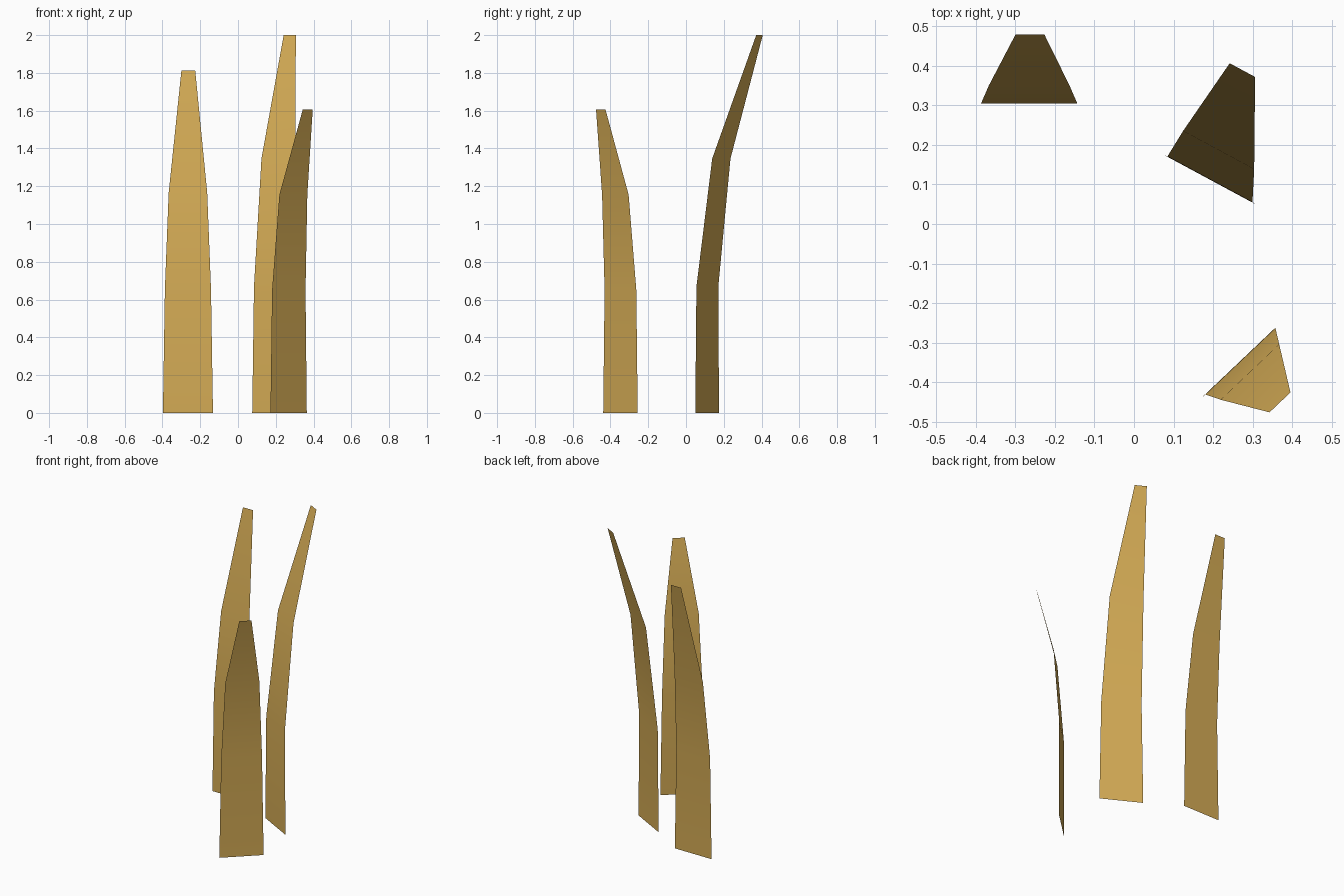
import bpy, math

if "Cube" in bpy.data.objects:
    bpy.data.objects.remove(bpy.data.objects["Cube"])

# One straw colour for every blade
straw = bpy.data.materials.new("straw_yellow")
straw.diffuse_color = (0.658, 0.408, 0.091, 1)
straw.use_nodes = True
straw.node_tree.nodes["Principled BSDF"].inputs["Base Color"].default_value = straw.diffuse_color

WIDTHS = (0.265, 0.244, 0.204, 0.073)  # base to tip, shared by all blades


def blade(name, angle, heights, centres):
    """Flat tapering grass blade: one cross line per height, bent outwards."""
    dx, dy = math.cos(math.radians(angle)), math.sin(math.radians(angle))
    verts = []
    for w, z, (cx, cy) in zip(WIDTHS, heights, centres):
        for s in (-w / 2, w / 2):
            verts.append((cx + dx * s, cy + dy * s, z))
    faces = [(i, i + 1, i + 3, i + 2) for i in (0, 2, 4)]
    mesh = bpy.data.meshes.new(name)
    mesh.from_pydata(verts, [], faces)
    mesh.materials.append(straw)
    for p in mesh.polygons:
        p.use_smooth = True
    ob = bpy.data.objects.new(name, mesh)
    bpy.context.collection.objects.link(ob)
    return ob


# Left blade, leaning straight back
blade("left_grass_blade", 0, (0, 0.655, 1.165, 1.813),
      [(-0.265, 0.304), (-0.265, 0.304), (-0.265, 0.35), (-0.263, 0.479)])
# Tall blade, leaning back and a little right
blade("tall_grass_blade", -28.3, (0, 0.667, 1.346, 2.0),
      [(0.192, 0.112), (0.192, 0.113), (0.214, 0.187), (0.274, 0.389)])
# Short front blade, leaning to the front right
blade("short_grass_blade", 223.5, (0, 0.65, 1.155, 1.605),
      [(0.268, -0.347), (0.269, -0.347), (0.293, -0.374), (0.369, -0.451)])
